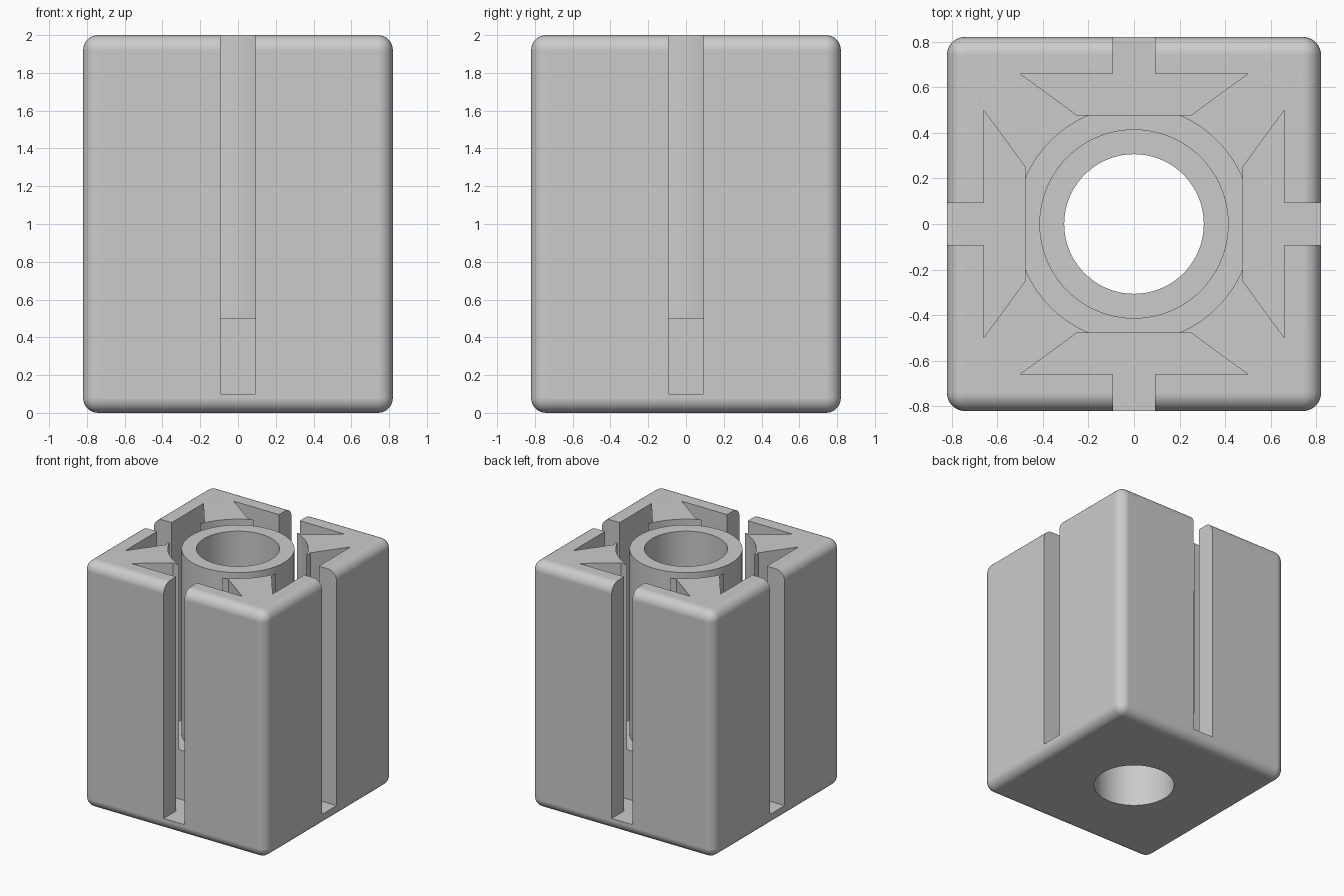
import bpy
import bmesh
import math
from mathutils import Matrix, Vector

HALF, HEIGHT, ROUND = 0.82, 2.0, 0.08
OVER = 0.2  # how far cutters reach past the block

if "Cube" in bpy.data.objects:
    bpy.data.objects.remove(bpy.data.objects["Cube"], do_unlink=True)

grey = bpy.data.materials.new("plain_grey")
grey.use_nodes = True
grey.diffuse_color = (0.6, 0.6, 0.6, 1)
grey.node_tree.nodes["Principled BSDF"].inputs["Base Color"].default_value = grey.diffuse_color


def make_object(name, bm):
    bmesh.ops.recalc_face_normals(bm, faces=bm.faces)
    mesh = bpy.data.meshes.new(name)
    bm.to_mesh(mesh)
    bm.free()
    mesh.materials.append(grey)
    obj = bpy.data.objects.new(name, mesh)
    bpy.context.collection.objects.link(obj)
    return obj


def prism(name, outline, bottom, top, angle=0.0):
    bm = bmesh.new()
    face = bm.faces.new([bm.verts.new((x, y, bottom)) for x, y in outline])
    raised = bmesh.ops.extrude_face_region(bm, geom=[face])["geom"]
    bmesh.ops.translate(bm, verts=[v for v in raised if isinstance(v, bmesh.types.BMVert)],
                        vec=Vector((0, 0, top - bottom)))
    bmesh.ops.rotate(bm, verts=bm.verts, matrix=Matrix.Rotation(angle, 3, "Z"))
    return make_object(name, bm)


def ring(name, inner, outer, bottom, top, steps=96):
    bm = bmesh.new()
    corners = [(inner, bottom), (outer, bottom), (outer, top), (inner, top)]
    verts = [bm.verts.new((r, 0, z)) for r, z in corners]
    edges = [bm.edges.new((verts[i - 1], verts[i])) for i in range(4)]
    bmesh.ops.spin(bm, geom=verts + edges, axis=(0, 0, 1), cent=(0, 0, 0),
                   angle=math.tau, steps=steps)
    bmesh.ops.remove_doubles(bm, verts=bm.verts, dist=0.0001)
    return make_object(name, bm)


def circle(radius, steps=96):
    return [(radius * math.cos(math.tau * i / steps), radius * math.sin(math.tau * i / steps))
            for i in range(steps)]


# Rounded block
bm = bmesh.new()
bmesh.ops.create_cube(bm, size=1)
bmesh.ops.scale(bm, verts=bm.verts, vec=(2 * HALF, 2 * HALF, HEIGHT))
bmesh.ops.translate(bm, verts=bm.verts, vec=(0, 0, HEIGHT / 2))
bmesh.ops.bevel(bm, geom=bm.edges[:], offset=ROUND, segments=8, profile=0.5, affect="EDGES")
block = make_object("slotted_block", bm)

# Dovetail slots on all four sides
half_slot = [(0.093, HALF + OVER), (0.093, 0.66), (0.5, 0.66), (0.25, 0.477)]
slot = half_slot + [(-x, y) for x, y in reversed(half_slot)]
cutters = [prism("slot_cutter", slot, 0.1, HEIGHT + OVER, i * math.pi / 2) for i in range(4)]

# Ring-shaped well that leaves the central tube, and the bore through it
cutters.append(ring("well_cutter", 0.415, 0.516, 0.5, HEIGHT + OVER))
cutters.append(prism("bore_cutter", circle(0.306), -OVER, HEIGHT + OVER))

bpy.context.view_layer.objects.active = block
for cutter in cutters:
    mod = block.modifiers.new("cut", "BOOLEAN")
    mod.operation = "DIFFERENCE"
    mod.solver = "EXACT"
    mod.object = cutter
    bpy.ops.object.modifier_apply(modifier=mod.name)
    bpy.data.objects.remove(cutter, do_unlink=True)

# Smooth curves with crisp edges and flat sides
bpy.ops.object.select_all(action="DESELECT")
block.select_set(True)
bpy.ops.object.shade_smooth_by_angle(angle=math.radians(30))
weighted = block.modifiers.new("weighted_normals", "WEIGHTED_NORMAL")
weighted.keep_sharp = True
